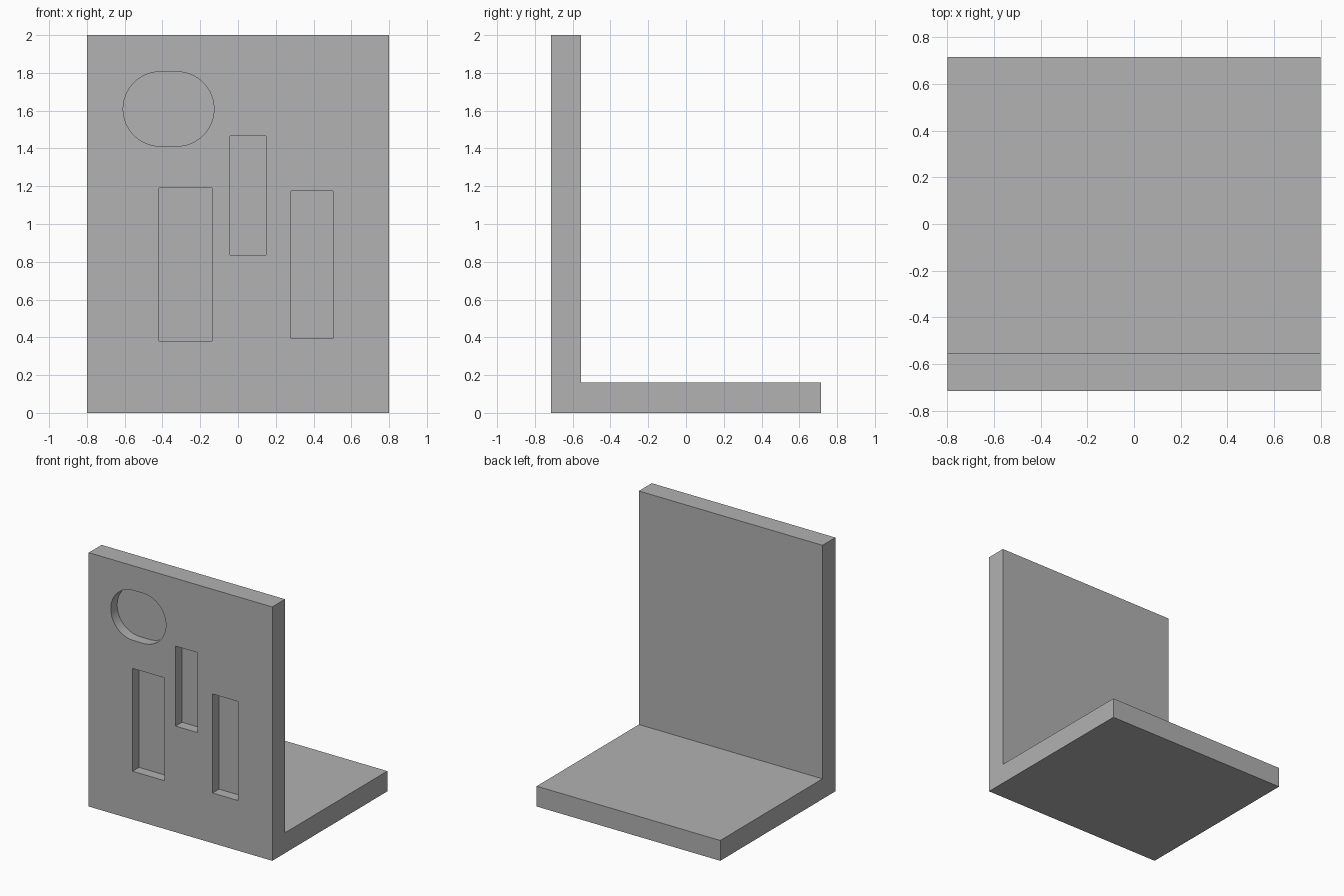
import bpy
import bmesh
from math import cos, sin, pi

default = bpy.data.objects.get("Cube")
if default:
    bpy.data.objects.remove(default, do_unlink=True)

WIDTH, FRONT, BACK, HEIGHT = 1.6, -0.716, 0.716, 2.0
THICK, POCKET = 0.16, 0.08

grey = bpy.data.materials.new("plain_grey")
grey.use_nodes = True
colour = (0.445, 0.445, 0.445, 1)
grey.diffuse_color = colour
grey.node_tree.nodes["Principled BSDF"].inputs["Base Color"].default_value = colour


def prism(name, points, offset):
    """Solid made by sweeping a flat outline along an offset."""
    bm = bmesh.new()
    face = bm.faces.new([bm.verts.new(p) for p in points])
    swept = bmesh.ops.extrude_face_region(bm, geom=[face])["geom"]
    verts = [v for v in swept if isinstance(v, bmesh.types.BMVert)]
    bmesh.ops.translate(bm, verts=verts, vec=offset)
    bmesh.ops.recalc_face_normals(bm, faces=bm.faces)
    mesh = bpy.data.meshes.new(name)
    bm.to_mesh(mesh)
    bm.free()
    mesh.materials.append(grey)
    obj = bpy.data.objects.new(name, mesh)
    bpy.context.collection.objects.link(obj)
    return obj


def rectangle(x0, x1, z0, z1):
    return [(x0, z0), (x1, z0), (x1, z1), (x0, z1)]


def rounded_slot(x0, x1, z0, z1, steps=32):
    """Slot with half-round ends."""
    r, zc = (z1 - z0) / 2, (z0 + z1) / 2
    outline = []
    for xc, start in ((x1 - r, -pi / 2), (x0 + r, pi / 2)):
        for i in range(steps + 1):
            a = start + pi * i / steps
            outline.append((xc + r * cos(a), zc + r * sin(a)))
    return outline


# L-shaped body: upright plate and base shelf
inner = FRONT + THICK
profile = [(FRONT, 0), (BACK, 0), (BACK, THICK), (inner, THICK),
           (inner, HEIGHT), (FRONT, HEIGHT)]
body = prism("bracket_body", [(-WIDTH / 2, y, z) for y, z in profile], (WIDTH, 0, 0))

# Shallow pockets in the front face
pockets = {
    "oval_pocket": rounded_slot(-0.608, -0.127, 1.412, 1.806),
    "left_slot": rectangle(0.28, 0.503, 0.395, 1.175),
    "middle_slot": rectangle(-0.042, 0.149, 0.836, 1.466),
    "right_slot": rectangle(-0.418, -0.138, 0.38, 1.19),
}
margin = 0.1
bpy.context.view_layer.objects.active = body
for name, outline in pockets.items():
    cutter = prism(name + "_cutter", [(x, FRONT - margin, z) for x, z in outline],
                   (0, margin + POCKET, 0))
    cutter.hide_render = True
    cut = body.modifiers.new(name, "BOOLEAN")
    cut.operation = "DIFFERENCE"
    cut.solver = "EXACT"
    cut.object = cutter
    bpy.ops.object.modifier_apply(modifier=cut.name)
    bpy.data.objects.remove(cutter, do_unlink=True)

# Smooth only the rounded pocket wall
bpy.ops.object.select_all(action="DESELECT")
body.select_set(True)
bpy.ops.object.shade_smooth_by_angle()
